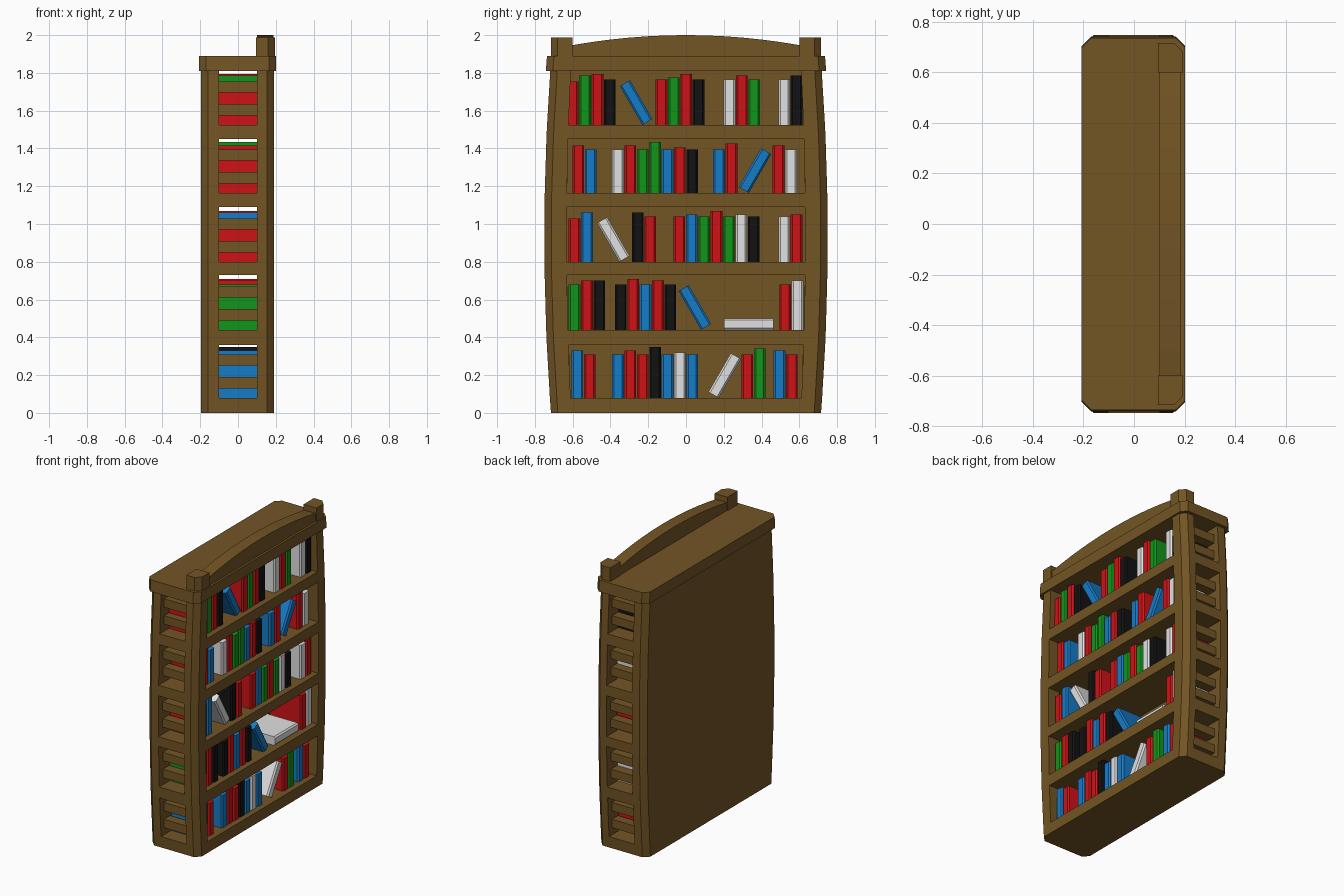
import bpy, bmesh, math
from mathutils import Matrix, Vector

if "Cube" in bpy.data.objects:
    bpy.data.objects.remove(bpy.data.objects["Cube"], do_unlink=True)


def material(name, rgb):
    m = bpy.data.materials.new(name)
    m.use_nodes = True
    m.diffuse_color = (*rgb, 1)
    m.node_tree.nodes["Principled BSDF"].inputs["Base Color"].default_value = (*rgb, 1)
    return m


WOOD = material("brown wood", (0.17, 0.09, 0.018))
COVERS = {
    "r": material("red cover", (0.62, 0.006, 0.008)),
    "g": material("green cover", (0.006, 0.3, 0.01)),
    "b": material("blue cover", (0.008, 0.2, 0.58)),
    "k": material("black cover", (0.006, 0.006, 0.006)),
    "w": material("white cover", (0.75, 0.75, 0.75)),
}


def loft(bm, rings):
    """Solid through a stack of matching 3D rings."""
    rows = [[bm.verts.new(p) for p in ring] for ring in rings]
    n = len(rows[0])
    for lo, hi in zip(rows, rows[1:]):
        for i in range(n):
            bm.faces.new((lo[i], lo[(i + 1) % n], hi[(i + 1) % n], hi[i]))
    bm.faces.new(rows[0][::-1])
    bm.faces.new(rows[-1])


def prism(bm, outline, z0, z1):
    loft(bm, [[(x, y, z) for x, y in outline] for z in (z0, z1)])


def finish(bm, name, mat):
    bmesh.ops.recalc_face_normals(bm, faces=bm.faces)
    mesh = bpy.data.meshes.new(name)
    bm.to_mesh(mesh)
    bm.free()
    mesh.materials.append(mat)
    ob = bpy.data.objects.new(name, mesh)
    bpy.context.collection.objects.link(ob)
    return ob


# Bulging side profile
BACK, FRONT, CUT = -0.195, 0.19, 0.037


def bulge(z):
    return ((z - 0.93) / 0.93) ** 2


def outer(z):
    return 0.75 - 0.035 * bulge(z)


def inner(z):
    return 0.632 - 0.025 * bulge(z)


def rect(x0, x1, y0, y1):
    return [(x0, y0), (x1, y0), (x1, y1), (x0, y1)]


def chamfered(x0, x1, w, front=True, back=True):
    f, b = CUT * front, CUT * back
    half = [(x0, w - b), (x0 + b, w), (x1 - f, w), (x1, w - f)]
    if not back:
        half.pop(0)
    if not front:
        half.pop()
    return half + [(x, -y) for x, y in reversed(half)]


def at(outline, z):
    return [(x, y, z) for x, y in outline]


# Shelf openings
OPENINGS = [(0.08, 0.36), (0.44, 0.73), (0.80, 1.09), (1.165, 1.45), (1.525, 1.81)]
TOP = OPENINGS[-1][1]
SLOT = 0.1

# Back panel with chamfered corners
bm = bmesh.new()
levels = [0] + [z for pair in OPENINGS for z in pair]
loft(bm, [at(chamfered(BACK, -SLOT, outer(z), front=False), z) for z in levels])
finish(bm, "back_panel", WOOD)

# Solid shelf boards between the openings
bm = bmesh.new()
start = 0
for z0, z1 in OPENINGS:
    loft(bm, [at(chamfered(-SLOT, FRONT, outer(z), back=False), z) for z in (start, z0)])
    start = z1
finish(bm, "shelves", WOOD)

# Front posts and recessed side slats
posts, slats = bmesh.new(), bmesh.new()
for z0, z1 in OPENINGS:
    for s in (1, -1):
        rings = []
        for z in (z0, z1):
            w, v = outer(z), inner(z)
            ring = [(SLOT, v), (FRONT, v), (FRONT, w - CUT), (FRONT - CUT, w), (SLOT, w)]
            rings.append([(x, s * y, z) for x, y in ring])
        loft(posts, rings)
        v = inner((z0 + z1) / 2)
        for lift in (0.05, 0.17):
            prism(slats, rect(-SLOT, SLOT, s * v, s * (v + 0.07)), z0 + lift, z0 + lift + 0.06)
finish(posts, "front_posts", WOOD)
finish(slats, "side_slats", WOOD)

# Crown moulding
CROWN = 1.89
bm = bmesh.new()
loft(bm, [at(chamfered(-0.207, 0.202, w), z) for z, w in ((TOP, 0.742), (CROWN, 0.736))])
finish(bm, "crown", WOOD)

# Corner blocks on the crown
bm = bmesh.new()
for s in (1, -1):
    block = [(0.095, 0.6), (0.195, 0.6), (0.195, 0.68), (0.16, 0.716), (0.095, 0.716)]
    prism(bm, [(x, s * y) for x, y in block], CROWN, 1.987)
finish(bm, "corner_blocks", WOOD)

# Arched pediment
bm = bmesh.new()
arc = [(0.6 * i / 6, 2 - 0.053 * (i / 6) ** 2) for i in range(-6, 7)]
arch = [(-0.6, CROWN)] + arc + [(0.6, CROWN)]
loft(bm, [[(x, y, z) for y, z in arch] for x in (0.1, 0.187)])
finish(bm, "arched_pediment", WOOD)

# Books: each group is (first centre y, cover letter + height digit per book)
THICK, PITCH, TAIL, SPINE, ROUND = 0.062, 0.0655, -0.1, 0.15, 0.01
ROWS = [
    [(-0.575, "b3r1"), (-0.36, "b1r3r1k5b1w2b1"), (0.325, "r1g4"), (0.495, "b3r1")],
    [(-0.59, "g2r4k4"), (-0.345, "k2r5b2r4k2"), (0.525, "r2w4")],
    [(-0.59, "r1b4"), (-0.255, "k4r2"), (-0.035, "r2b3g2r5g2w3k2"), (0.52, "w2r3")],
    [(-0.57, "r3b1"), (-0.36, "w1r3g1g5b1r2k1"), (0.175, "b1r4"), (0.49, "r3w1")],
    [(-0.6, "r1g4r5k2"), (-0.13, "r2g3r5k2"), (0.23, "w2r4g2"), (0.52, "w2k4")],
]
# One leaning book per row: cover, centre y, direction
LEANING = [("w", 0.205, 1), ("b", 0.047, -1), ("w", -0.385, -1), ("b", 0.365, 1), ("b", -0.264, -1)]


def book(bm, centre, height, angle=0.0):
    h = THICK / 2
    outline = [(TAIL, -h), (SPINE - ROUND, -h), (SPINE, ROUND - h),
               (SPINE, h - ROUND), (SPINE - ROUND, h), (TAIL, h)]
    place = Matrix.Translation((0, *centre)) @ Matrix.Rotation(-angle, 4, "X")
    loft(bm, [[place @ Vector((x, y, z)) for x, y in outline]
              for z in (-height / 2, height / 2)])


shelves_of = {key: bmesh.new() for key in COVERS}
for (base, _), groups, (cover, lean_y, side) in zip(OPENINGS, ROWS, LEANING):
    for y, code in groups:
        for i, (key, digit) in enumerate(zip(code[::2], code[1::2])):
            height = 0.22 + 0.01 * int(digit)
            book(shelves_of[key], (y + i * PITCH, base + height / 2), height)
    book(shelves_of[cover], (lean_y, base + 0.118), 0.237, side * math.radians(30))

# Book lying flat on the second shelf
book(shelves_of["w"], (0.333, OPENINGS[1][0] + 0.03), 0.262, math.radians(90))

for key, bm in shelves_of.items():
    finish(bm, COVERS[key].name.split()[0] + "_books", COVERS[key])
